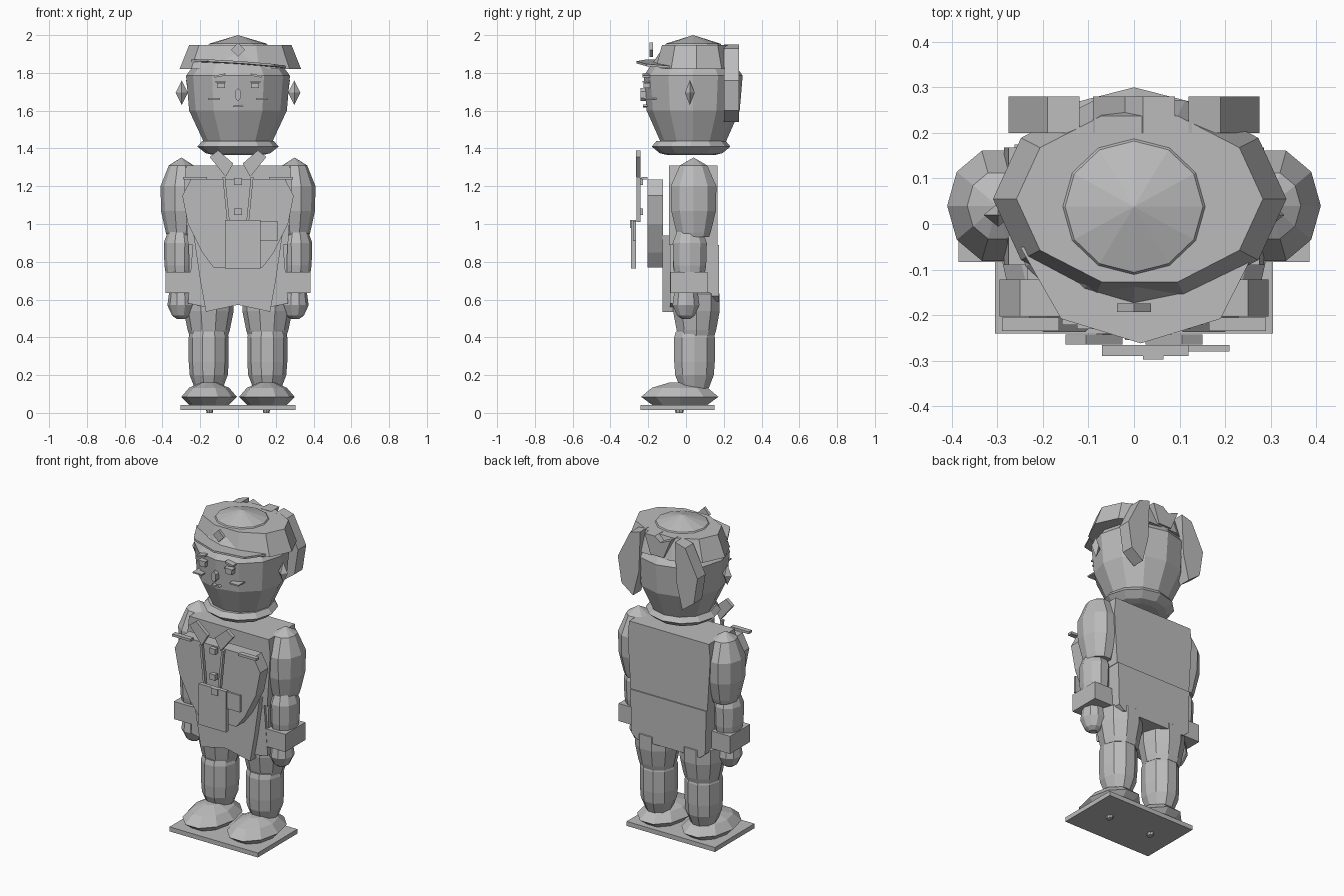
import bpy, bmesh, math

grey = bpy.data.materials.new("plain_grey")
grey.diffuse_color = (0.5, 0.5, 0.5, 1)


def finish(name, bm):
    bmesh.ops.recalc_face_normals(bm, faces=bm.faces[:])
    mesh = bpy.data.meshes.new(name)
    bm.to_mesh(mesh)
    bm.free()
    mesh.materials.append(grey)
    ob = bpy.data.objects.new(name, mesh)
    bpy.context.collection.objects.link(ob)
    return ob


def loft(name, center, radii, rings, sides=10):
    """Stack of elliptical rings (z, scale); scale 0 makes a point."""
    bm = bmesh.new()
    loops = []
    for z, s in rings:
        n = sides if s else 1
        loops.append([bm.verts.new((center[0] + radii[0] * s * math.cos(math.tau * i / sides),
                                    center[1] + radii[1] * s * math.sin(math.tau * i / sides), z))
                      for i in range(n)])
    for a, b in zip(loops, loops[1:]):
        for i in range(sides):
            j = (i + 1) % sides
            quad = [a[i % len(a)], a[j % len(a)], b[j % len(b)], b[i % len(b)]]
            bm.faces.new(list(dict.fromkeys(quad)))
    for l in (loops[0], loops[-1]):
        if len(l) > 1:
            bm.faces.new(l)
    return finish(name, bm)


def plate(name, pts, y0, y1):
    """Outline in x, z pushed from y0 to y1."""
    bm = bmesh.new()
    a = [bm.verts.new((x, y0, z)) for x, z in pts]
    b = [bm.verts.new((x, y1, z)) for x, z in pts]
    bm.faces.new(a)
    bm.faces.new(b)
    for i in range(len(pts)):
        j = (i + 1) % len(pts)
        bm.faces.new((a[i], a[j], b[j], b[i]))
    return finish(name, bm)


def box(name, x0, x1, y0, y1, z0, z1):
    return plate(name, [(x0, z0), (x1, z0), (x1, z1), (x0, z1)], y0, y1)


def mirrored(pts):
    return pts + [(-x, z) for x, z in reversed(pts)]


# Base with two small studs below
box("base_plate", -.305, .305, -.24, .15, .015, .043)

# Head, neck ring and cap
loft("head", (0, .038), (.275, .262),
     [(1.385, 0), (1.435, .66), (1.6, .94), (1.785, 1), (1.955, .55), (2, 0)], 12)
loft("neck_ring", (0, .027), (.215, .208),
     [(1.365, .6), (1.375, .8), (1.41, 1), (1.44, .88)], 12)
loft("cap", (.0125, .055), (.322, .228), [(1.82, 1), (1.948, .84)])

# Cap peak, rolled slightly to one side
peak = plate("cap_peak", [(-.25, -.05), (-.16, -.208), (.015, -.262), (.19, -.208), (.27, -.05)], 0, .012)
for v in peak.data.vertices:
    x, t, y = v.co
    v.co = (x, y, 1.848 - .07 * x + t - .05 * (y + .2))
plate("cap_badge", [(0, 1.885), (.037, 1.922), (0, 1.96), (-.037, 1.922)], -.193, -.175)

# Nose and mouth
plate("nose", [(.018 * math.sin(i * math.pi / 3), 1.685 + .035 * math.cos(i * math.pi / 3))
               for i in range(6)], -.242, -.205)
plate("mouth", [(-.03, 1.618), (.03, 1.622), (.02, 1.632), (0, 1.626), (-.02, 1.63)], -.228, -.2)

# Middle hair lock
plate("hair_middle", [(-.09, 1.95), (-.02, 1.92), (.02, 1.95), (.09, 1.95), (.05, 1.83), (-.04, 1.83)], .2, .28)

# Torso and coat
plate("torso", mirrored([(.275, 1.31), (.285, 1.22), (.265, .89)]), -.09, .168)
plate("coat_back", mirrored([(.262, .89), (.255, .62), (.22, .59)]), -.07, .175)
plate("chest", mirrored([(.25, 1.235), (.295, 1.15), (.265, 1.0), (.19, .85), (.13, .77)]), -.203, -.122)
plate("coat_front", mirrored([(.235, .94), (.2, .7), (.17, .535), (.01, .57)]), -.124, -.06)

# Front pouch, flap and buttons
box("pouch", -.07, .12, -.29, -.266, .765, 1.02)
box("pouch_flap", .115, .21, -.28, -.266, .91, 1.015)
box("pouch_button", .02, .065, -.297, -.285, .98, 1.02)
for z in (1.225, 1.065):
    box("coat_button", -.02, .02, -.255, -.228, z - .018, z + .018)

for s, side in ((1, "right"), (-1, "left")):
    def flip(pts):
        return [(s * x, z) for x, z in pts]

    # Face details and ears
    plate("eye_" + side, flip([(.07, 1.72), (.112, 1.72), (.112, 1.747), (.07, 1.747)]), -.225, -.18)
    plate("eyelid_" + side, flip([(.065, 1.75), (.118, 1.748), (.118, 1.756), (.065, 1.758)]), -.23, -.18)
    plate("brow_" + side, flip([(.07, 1.785), (.125, 1.775), (.125, 1.785), (.07, 1.797)]), -.23, -.18)
    plate("cheek_mark_" + side, flip([(.095, 1.66), (.158, 1.66), (.158, 1.668), (.095, 1.668)]), -.222, -.15)
    loft("ear_" + side, (s * .298, .02), (.032, .026), [(1.63, 0), (1.695, 1), (1.76, 0)], 4)

    # Hair locks behind the head
    plate("hair_" + side, flip([(.12, 1.95), (.19, 1.93), (.275, 1.76), (.25, 1.6), (.17, 1.54), (.13, 1.7)]), .2, .28)

    # Collar point, strap, pocket flap and side coat panel
    plate("collar_" + side, flip([(.025, 1.32), (.105, 1.39), (.15, 1.355), (.065, 1.25)]), -.265, -.242)
    plate("strap_" + side, flip([(.068, 1.25), (.082, 1.25), (.058, 1.01), (.044, 1.01)]), -.262, -.24)
    box("pocket_flap_" + side, s * .165, s * .29, -.235, -.205, 1.235, 1.25)
    plate("coat_side_" + side, flip([(.235, .94), (.265, .58), (.17, .56), (.15, .8)]), -.085, -.04)

    # Arm
    loft("upper_arm_" + side, (s * .3, .04), (.11, .127),
         [(.93, .68), (.955, .75), (1.07, .98), (1.2, 1), (1.31, .6), (1.352, 0)])
    loft("forearm_" + side, (s * .308, .02), (.085, .095),
         [(.72, .85), (.78, .96), (.9, 1), (.96, .75)])
    box("cuff_" + side, s * .2, s * .385, -.083, .115, .635, .745)
    loft("hand_" + side, (s * .302, .0), (.072, .075),
         [(.497, .3), (.515, .65), (.57, 1), (.65, .85)])

    # Leg, boot and base stud
    loft("thigh_" + side, (s * .155, .055), (.132, .13),
         [(.41, .78), (.44, .85), (.54, 1), (.63, 1), (.66, .7)])
    loft("shin_" + side, (s * .155, .045), (.106, .113),
         [(.13, .7), (.2, .95), (.27, 1), (.4, 1), (.43, .92)])
    loft("boot_" + side, (s * .153, -.033), (.147, .215),
         [(.043, .72), (.085, 1), (.133, .72), (.162, .25)])
    loft("base_stud_" + side, (s * .15, -.035), (.02, .025), [(0, .8), (.02, 1)], 8)
